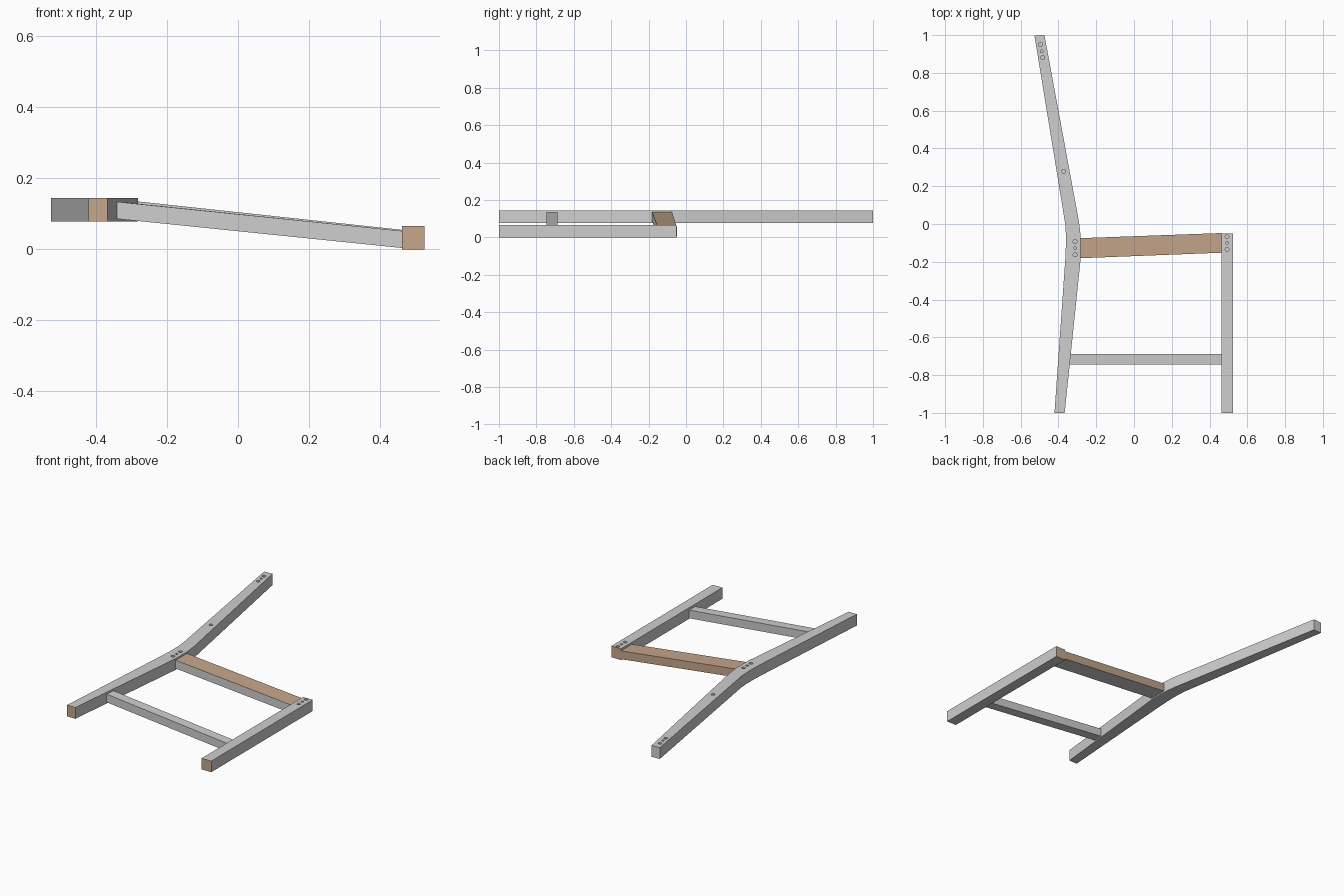
import bpy, bmesh
from mathutils import Vector

if "Cube" in bpy.data.objects:
    bpy.data.objects.remove(bpy.data.objects["Cube"])


def material(name, rgb):
    m = bpy.data.materials.new(name)
    m.diffuse_color = (*rgb, 1)
    m.use_nodes = True
    m.node_tree.nodes["Principled BSDF"].inputs["Base Color"].default_value = m.diffuse_color
    return m


GREY = material("light grey", (0.62, 0.62, 0.62))
WOOD = material("tan wood", (0.56, 0.385, 0.26))


def finish(bm, name, is_wood):
    """Make an object; faces whose normal passes the rule become tan wood."""
    bmesh.ops.recalc_face_normals(bm, faces=bm.faces)
    for f in bm.faces:
        f.material_index = 1 if is_wood(f.normal) else 0
    me = bpy.data.meshes.new(name)
    bm.to_mesh(me)
    bm.free()
    me.materials.append(GREY)
    me.materials.append(WOOD)
    ob = bpy.data.objects.new(name, me)
    bpy.context.collection.objects.link(ob)
    return ob


def plank(name, outline, z0, z1, is_wood):
    """Extrude a top-view outline from z0 to z1."""
    bm = bmesh.new()
    face = bm.faces.new([bm.verts.new((x, y, z0)) for x, y in outline])
    ext = bmesh.ops.extrude_face_region(bm, geom=[face])
    moved = [v for v in ext["geom"] if isinstance(v, bmesh.types.BMVert)]
    bmesh.ops.translate(bm, verts=moved, vec=(0, 0, z1 - z0))
    return finish(bm, name, is_wood)


def rail(name, left, right, height, is_wood):
    """Sloping bar; each end is (x at front, x at back, y front, y back, top z)."""
    bm = bmesh.new()
    rings = []
    for xf, xb, yf, yb, z in (left, right):
        rings.append([bm.verts.new(p) for p in (
            (xf, yf, z - height), (xb, yb, z - height), (xb, yb, z), (xf, yf, z))])
    a, b = rings
    bm.faces.new(a)
    bm.faces.new(b)
    for i in range(4):
        j = (i + 1) % 4
        bm.faces.new((a[i], a[j], b[j], b[i]))
    return finish(bm, name, is_wood)


def drill(ob, holes, top, depth=0.03):
    """Cut blind dowel and screw holes into the top face."""
    bm = bmesh.new()
    for x, y, r in holes:
        made = bmesh.ops.create_cone(bm, cap_ends=True, segments=20, radius1=r,
                                     radius2=r, depth=depth * 2)
        bmesh.ops.translate(bm, verts=made["verts"], vec=(x, y, top))
    cutter = finish(bm, ob.name + "_hole_cutter", lambda n: False)
    cutter.hide_render = True
    cutter.hide_viewport = True
    mod = ob.modifiers.new("holes", "BOOLEAN")
    mod.operation = "DIFFERENCE"
    mod.solver = "EXACT"
    mod.object = cutter


BIG, SMALL = 0.0105, 0.007

# bent back leg, tan only on its foot end
back_leg = plank("back_leg", [
    (-0.527, 0.998), (-0.474, 1.0), (-0.291, 0.01), (-0.285, -0.04), (-0.282, -0.08),
    (-0.282, -0.18), (-0.367, -1.0), (-0.421, -1.0), (-0.364, -0.19),
    (-0.361, -0.12), (-0.361, -0.05), (-0.364, 0.0)],
    0.078, 0.145, lambda n: n.y < -0.9)
drill(back_leg, [(-0.495, 0.95, BIG), (-0.489, 0.914, SMALL), (-0.484, 0.88, BIG),
                 (-0.373, 0.279, BIG),
                 (-0.312, -0.093, BIG), (-0.312, -0.128, SMALL), (-0.312, -0.163, BIG)],
      0.145)

# straight front leg, tan on both ends
front_leg = plank("front_leg", [(0.462, -1), (0.525, -1), (0.525, -0.05), (0.462, -0.05)],
                  0, 0.066, lambda n: abs(n.y) > 0.9)
drill(front_leg, [(0.493, -0.066, BIG), (0.493, -0.1, SMALL), (0.493, -0.135, BIG)], 0.066)

# wide seat rail, tan on top and back
rail("seat_rail", (-0.282, -0.282, -0.181, -0.075, 0.135),
     (0.462, 0.462, -0.152, -0.048, 0.055), 0.049,
     lambda n: n.z > 0.5 or n.y > 0.5)

# narrow lower stretcher
rail("stretcher", (-0.341, -0.335, -0.745, -0.688, 0.134),
     (0.462, 0.462, -0.745, -0.688, 0.052), 0.048, lambda n: False)
